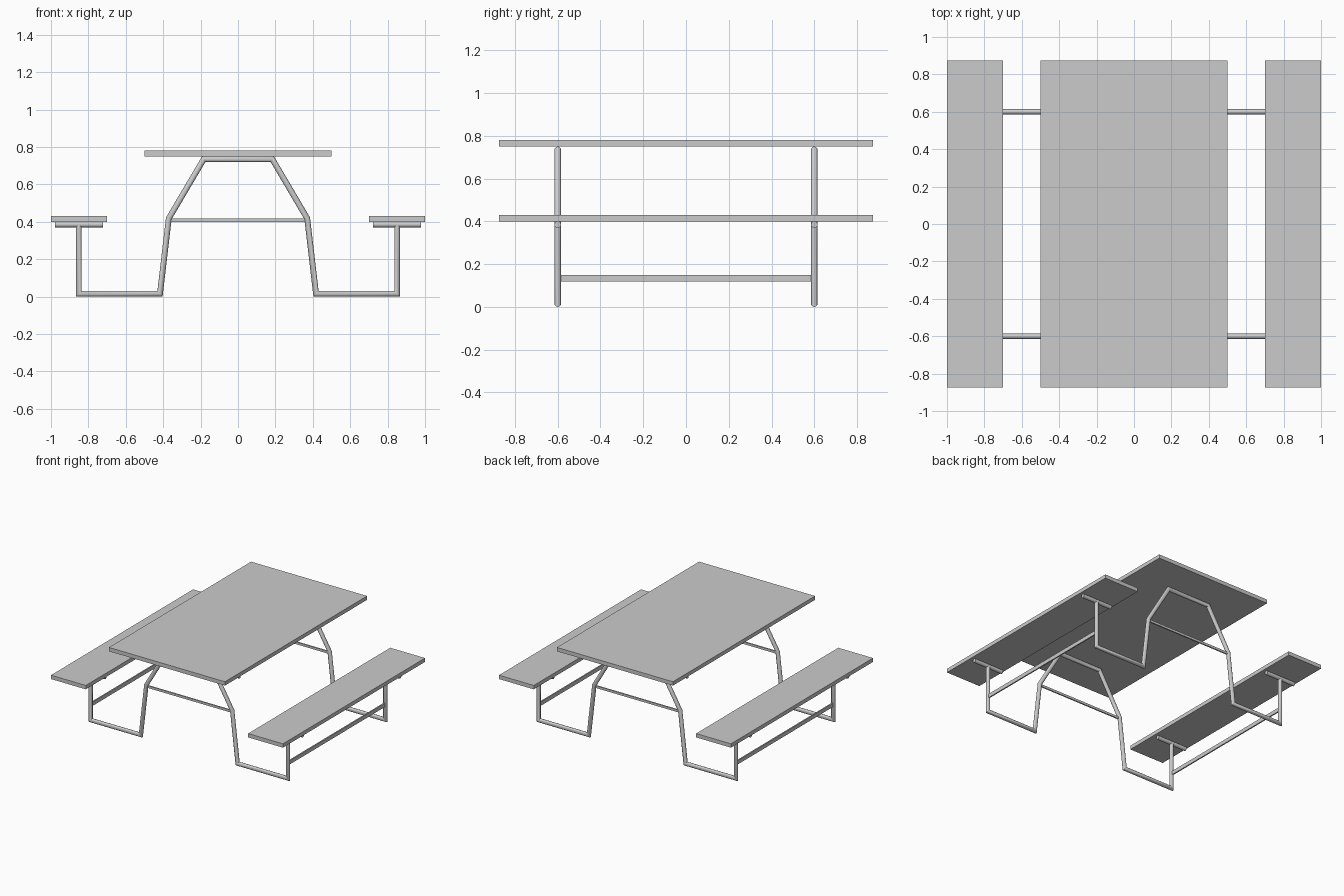
import bpy, bmesh
from math import cos, sin, pi
from mathutils import Vector

if "Cube" in bpy.data.objects:
    bpy.data.objects.remove(bpy.data.objects["Cube"])

R = 0.0155
SIDES = 12


def finish(name, bm, smooth=False):
    bmesh.ops.recalc_face_normals(bm, faces=bm.faces)
    me = bpy.data.meshes.new(name)
    bm.to_mesh(me)
    bm.free()
    ob = bpy.data.objects.new(name, me)
    bpy.context.collection.objects.link(ob)
    if smooth:
        bpy.ops.object.select_all(action='DESELECT')
        ob.select_set(True)
        bpy.context.view_layer.objects.active = ob
        bpy.ops.object.shade_smooth_by_angle(angle=pi / 5)
    return ob


def box(name, centre, size):
    bm = bmesh.new()
    bmesh.ops.create_cube(bm, size=1)
    bmesh.ops.scale(bm, vec=size, verts=bm.verts)
    bmesh.ops.translate(bm, vec=centre, verts=bm.verts)
    return finish(name, bm)


def tube(name, path, y):
    """Round tube with mitred corners along an x/z path."""
    pts = [Vector(p) for p in path]
    bm = bmesh.new()
    rings = []
    for i, p in enumerate(pts):
        d1 = (p - pts[i - 1]).normalized() if i else (pts[1] - p).normalized()
        d2 = (pts[i + 1] - p).normalized() if i < len(pts) - 1 else d1
        n1, n2 = Vector((-d1.y, d1.x)), Vector((-d2.y, d2.x))
        m = (n1 + n2).normalized()
        m /= m.dot(n1)
        ring = []
        for k in range(SIDES):
            a = 2 * pi * k / SIDES
            q = p + m * R * cos(a)
            ring.append(bm.verts.new((q.x, y + R * sin(a), q.y)))
        rings.append(ring)
    for a, b in zip(rings, rings[1:]):
        for k in range(SIDES):
            j = (k + 1) % SIDES
            bm.faces.new((a[k], a[j], b[j], b[k]))
    bm.faces.new(rings[0])
    bm.faces.new(rings[-1])
    return finish(name, bm, True)


# Table top
box("table_top", (0, 0, 0.765), (1.0, 1.75, 0.03))

# Seats and the long braces between the seat posts
for s, side in ((-1, "left"), (1, "right")):
    box(f"{side}_seat", (0.85 * s, 0, 0.415), (0.3, 1.75, 0.03))
    box(f"{side}_long_brace", (0.851 * s, 0, 0.135), (0.01, 1.19, 0.03))

# Bent tube frames with seat supports and cross braces
half = [(0.851, 0.385), (0.851, R), (0.417, R), (0.37, 0.418), (0.183, 0.735)]
path = [(-x, z) for x, z in half] + half[::-1]
for y, end in ((-0.6, "front"), (0.6, "back")):
    tube(f"{end}_frame", path, y)
    box(f"{end}_cross_brace", (0, y, 0.409), (0.74, 0.01, 0.018))
    for s, side in ((-1, "left"), (1, "right")):
        tube(f"{end}_{side}_seat_support", [(0.722 * s, 0.385), (0.978 * s, 0.385)], y)
